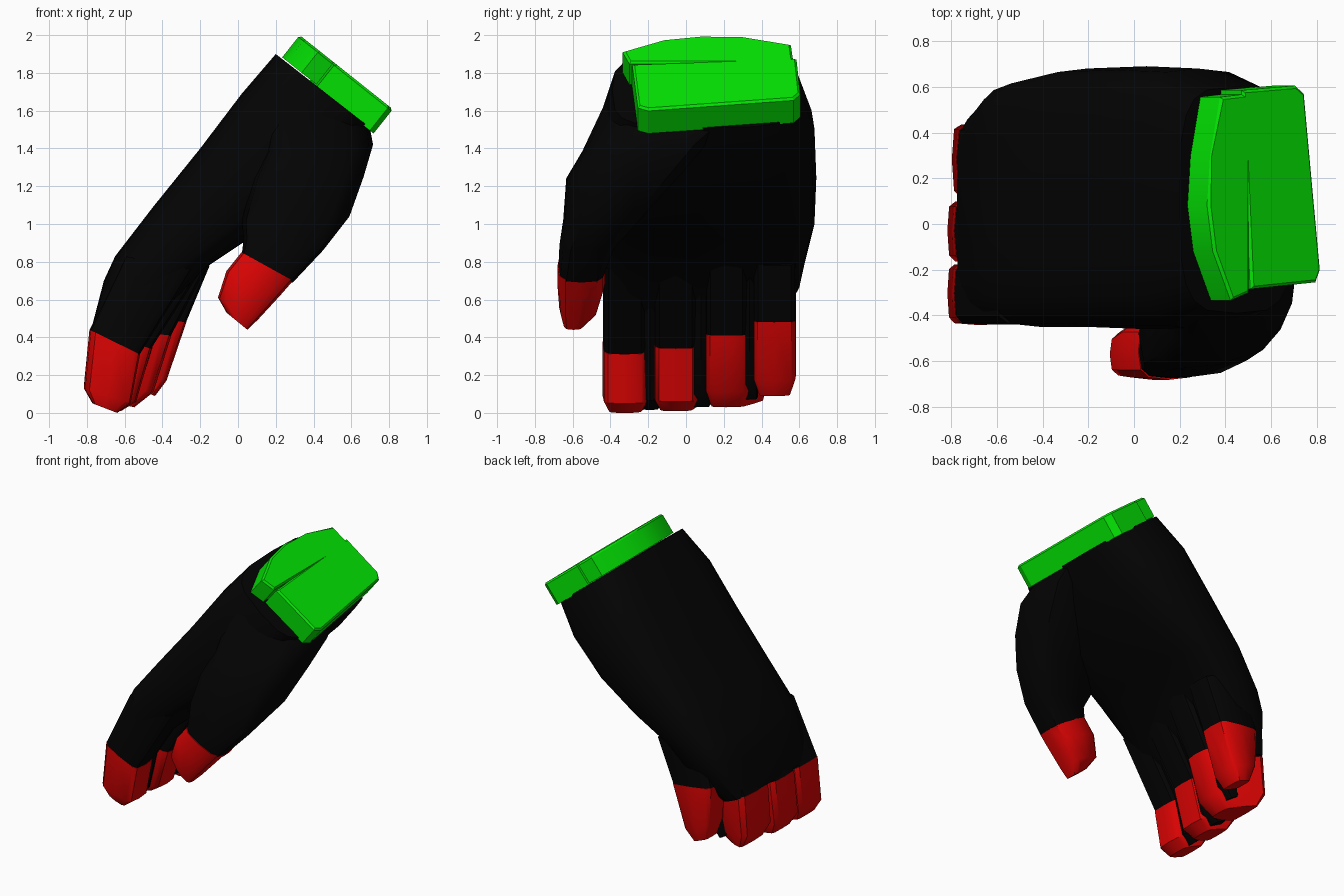
import bpy, bmesh, math
from mathutils import Vector


def material(name, rgb):
    m = bpy.data.materials.new(name)
    m.diffuse_color = (*rgb, 1)
    return m


BLACK = material("black_fabric", (0.001, 0.001, 0.001))
RED = material("red_tips", (0.73, 0.001, 0.001))
GREEN = material("green_cuff", (0.001, 0.8, 0.001))


def finish(name, bm, mat, angle=40):
    bmesh.ops.recalc_face_normals(bm, faces=bm.faces)
    me = bpy.data.meshes.new(name)
    bm.to_mesh(me)
    bm.free()
    me.materials.append(mat)
    me.shade_smooth()
    me.set_sharp_from_angle(angle=math.radians(angle))
    ob = bpy.data.objects.new(name, me)
    bpy.context.collection.objects.link(ob)
    return ob


def spow(v, e):
    return math.copysign(abs(v) ** e, v)


def loft(name, sections, mat, n=12, e=0.5, grow=0.0):
    """Sections: back x, back z, palm x, palm z, back y min, max [, palm y min, max]."""
    bm = bmesh.new()
    rings = []
    for lx, lz, rx, rz, *ys in sections:
        b0, b1, p0, p1 = ys if len(ys) == 4 else ys * 2
        c = Vector(((lx + rx) / 2, 0, (lz + rz) / 2))
        h = Vector(((rx - lx) / 2, 0, (rz - lz) / 2)) * (1 + grow)
        ring = []
        for i in range(n):
            a = 2 * math.pi * i / n
            f = spow(math.cos(a), e)
            t = (f + 1) / 2
            y0, y1 = b0 + (p0 - b0) * t, b1 + (p1 - b1) * t
            p = c + h * f
            p.y = (y0 + y1) / 2 + (y1 - y0) / 2 * (1 + grow) * spow(math.sin(a), e)
            ring.append(bm.verts.new(p))
        rings.append(ring)
    for a, b in zip(rings, rings[1:]):
        for i in range(n):
            j = (i + 1) % n
            bm.faces.new((a[i], a[j], b[j], b[i]))
    bm.faces.new(rings[0])
    bm.faces.new(rings[-1])
    return finish(name, bm, mat)


# Palm, from the wrist over the knuckles to a thin back edge above the tips
loft("palm", [
    (0.20, 1.90, 0.70, 1.51, -0.39, 0.60),
    (0.02, 1.69, 0.54, 1.32, -0.46, 0.68),
    (-0.20, 1.40, 0.31, 1.09, -0.46, 0.69),
    (-0.45, 1.09, 0.04, 0.91, -0.45, 0.68),
    (-0.65, 0.83, -0.17, 0.77, -0.45, 0.63),
    (-0.71, 0.70, -0.30, 0.63, -0.44, 0.60),
    (-0.775, 0.45, -0.58, 0.38, -0.43, 0.47),
], BLACK, 20, 0.55)

# Thumb with its fleshy base
loft("thumb", [
    (0.22, 1.84, 0.70, 1.50, -0.40, 0.10, -0.30, 0.25),
    (0.14, 1.38, 0.715, 1.42, -0.60, 0.00, -0.44, 0.15),
    (0.08, 1.24, 0.665, 1.25, -0.68, -0.10, -0.55, 0.00),
    (0.02, 1.02, 0.59, 1.04, -0.68, -0.28, -0.60, -0.20),
    (0.03, 0.92, 0.45, 0.86, -0.68, -0.42, -0.66, -0.36),
    (0.02, 0.84, 0.29, 0.69, -0.675, -0.43),
], BLACK, 12, 0.6)
loft("thumb_tip", [
    (0.02, 0.85, 0.29, 0.70, -0.68, -0.43),
    (-0.06, 0.75, 0.22, 0.62, -0.68, -0.43),
    (-0.105, 0.61, 0.11, 0.50, -0.67, -0.47),
    (-0.06, 0.53, 0.05, 0.44, -0.65, -0.54),
], RED, 12, 0.6, 0.01)

# Fingers: back y range, palm y range, root, top of the tip, lower tip, end
FINGERS = {
    "index": (-0.44, -0.165, -0.44, -0.21,
              (-0.60, 0.83, -0.24, 0.76), (-0.785, 0.44, -0.52, 0.31),
              (-0.815, 0.13, -0.57, 0.05), (-0.77, 0.05, -0.64, 0.0)),
    "middle": (-0.17, 0.11, -0.17, 0.06,
               (-0.60, 0.83, -0.18, 0.78), (-0.785, 0.44, -0.46, 0.34),
               (-0.815, 0.14, -0.54, 0.06), (-0.76, 0.05, -0.62, 0.01)),
    "ring": (0.105, 0.46, 0.10, 0.325,
             (-0.58, 0.84, -0.16, 0.78), (-0.775, 0.45, -0.355, 0.41),
             (-0.795, 0.17, -0.45, 0.11), (-0.74, 0.07, -0.55, 0.03)),
    "pinky": (0.38, 0.58, 0.35, 0.585,
              (-0.50, 0.86, -0.15, 0.78), (-0.60, 0.52, -0.275, 0.48),
              (-0.585, 0.25, -0.38, 0.17), (-0.55, 0.13, -0.44, 0.09)),
}
for name, (b0, b1, p0, p1, root, top, low, end) in FINGERS.items():
    ys = (b0, b1, p0, p1)
    mid = [a * 0.5 + b * 0.5 for a, b in zip(root, top)]
    loft(name + "_finger", [(*root, *ys), (*mid, *ys), (*top, *ys)], BLACK, 12, 0.42)
    loft(name + "_tip", [(*top, *ys), (*low, *ys),
                         (*end, b0 + 0.03, b1 - 0.03, p0 + 0.03, p1 - 0.03)],
         RED, 12, 0.4, 0.01)

# Dark webbing recessed between neighbouring fingers
names = list(FINGERS)
for a, b in zip(names, names[1:]):
    fa, fb = FINGERS[a], FINGERS[b]
    secs = []
    for k in (4, 5, 6, 7):
        lx, lz, rx, rz = [(p + q) / 2 for p, q in zip(fa[k], fb[k])]
        secs.append((lx + 0.06, lz, rx - 0.035, rz + 0.01,
                     fa[3] - 0.03, fb[2] + 0.03))
    loft(a + "_webbing", secs, BLACK, 8, 0.5)


# Cuff plates: outline in (across, y), extruded along the wrist axis
def cuff(name, outline, t0, t1):
    bm = bmesh.new()
    lo, hi = [[bm.verts.new((0.78 * u + 0.62 * t, y, -0.62 * u + 0.78 * t))
               for u, y in outline] for t in (t0, t1)]
    n = len(outline)
    for i in range(n):
        j = (i + 1) % n
        bm.faces.new((lo[i], lo[j], hi[j], hi[i]))
    bm.faces.new(lo)
    top = bm.faces.new(hi)
    bmesh.ops.bevel(bm, geom=list(top.edges), offset=0.012, segments=1,
                    affect='EDGES')
    return finish(name, bm, GREEN, 25)


cuff("cuff_back", [(-0.76, 0.57), (-0.92, 0.555), (-0.975, 0.30), (-0.992, 0.08),
                   (-0.96, -0.12), (-0.86, -0.335), (-0.76, -0.30)], 1.625, 1.775)
cuff("cuff_front", [(-0.80, 0.585), (-0.50, 0.605), (-0.45, 0.57), (-0.36, -0.20),
                    (-0.385, -0.255), (-0.75, -0.285)], 1.61, 1.775)
